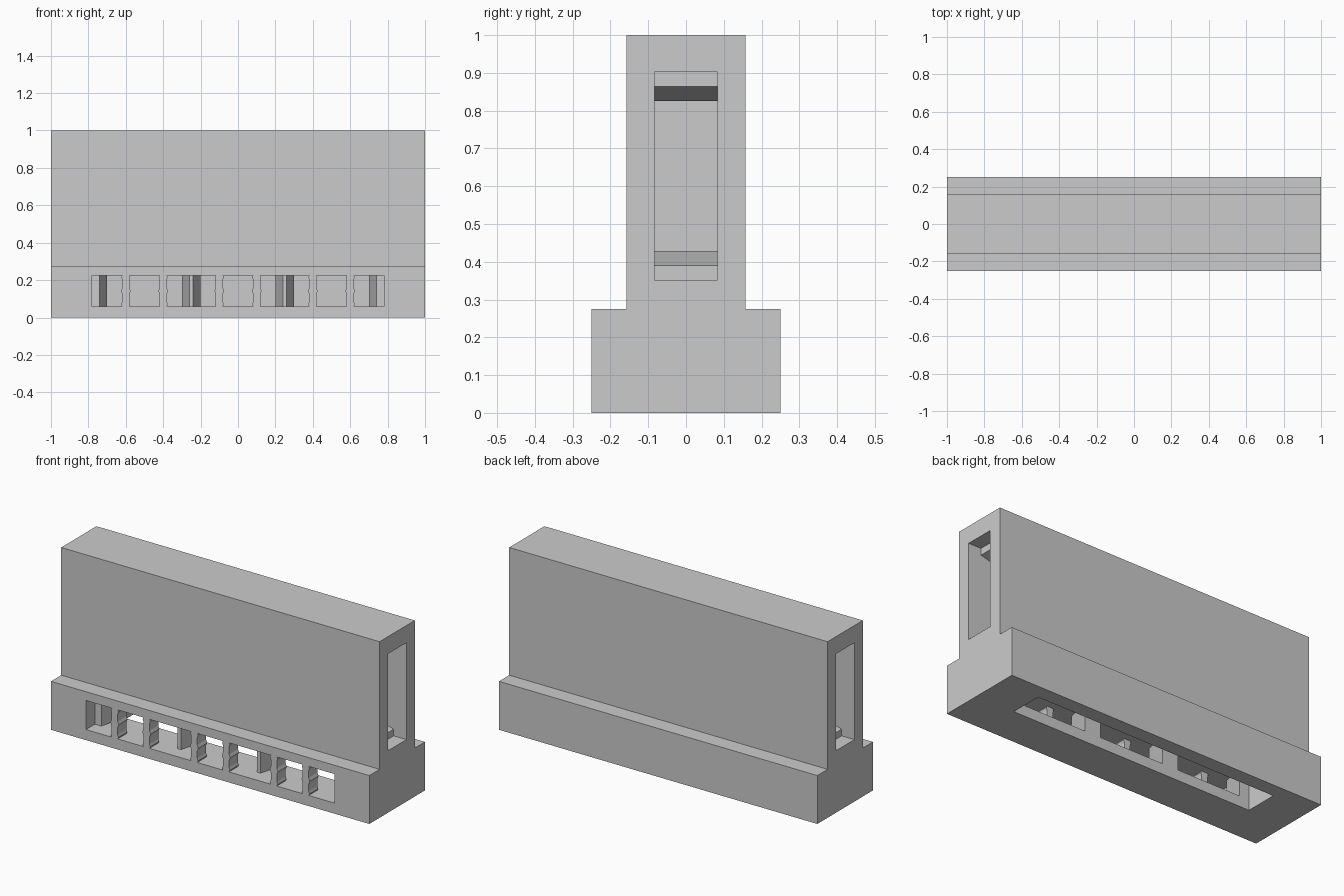
import bpy
import bmesh
from mathutils import Matrix

cube = bpy.data.objects.get("Cube")
if cube:
    bpy.data.objects.remove(cube, do_unlink=True)

grey = bpy.data.materials.new("plain grey")
grey.use_nodes = True
colour = (0.6, 0.6, 0.6, 1)
grey.diffuse_color = colour
grey.node_tree.nodes["Principled BSDF"].inputs["Base Color"].default_value = colour

# Axis frames: columns are profile u, profile v, extrusion direction
ALONG_X = Matrix(((0, 0, 1), (1, 0, 0), (0, 1, 0)))
ALONG_Y = Matrix(((1, 0, 0), (0, 0, 1), (0, 1, 0)))
ALONG_Z = Matrix.Identity(3)


def prism(name, outline, start, end, frame):
    """Extrude a closed outline from start to end along a frame's third axis."""
    bm = bmesh.new()
    face = bm.faces.new([bm.verts.new(frame @ Matrix.Identity(3).col[0] * u
                                      + frame.col[1] * v + frame.col[2] * start)
                         for u, v in outline])
    side = bmesh.ops.extrude_face_region(bm, geom=[face])
    moved = [g for g in side["geom"] if isinstance(g, bmesh.types.BMVert)]
    bmesh.ops.translate(bm, verts=moved, vec=frame.col[2] * (end - start))
    bmesh.ops.recalc_face_normals(bm, faces=bm.faces)
    mesh = bpy.data.meshes.new(name)
    bm.to_mesh(mesh)
    bm.free()
    mesh.materials.append(grey)
    obj = bpy.data.objects.new(name, mesh)
    bpy.context.collection.objects.link(obj)
    return obj


def rect(u0, u1, v0, v1):
    return [(u0, v0), (u1, v0), (u1, v1), (u0, v1)]


# Stepped body: wide foot with a narrower upright wall
FOOT, WALL, STEP = 0.25, 0.158, 0.275
half = [(FOOT, 0), (FOOT, STEP), (WALL, STEP), (WALL, 1)]
body = prism("body", half + [(-y, z) for y, z in reversed(half)], -1, 1, ALONG_X)
cutters = []

# Front windows, separated by posts with pinched edges
LOW, HIGH = 0.06, 0.225
POSTS = (-0.6, -0.4, -0.1, 0.1, 0.4, 0.6)
pinch = [(LOW, 0.019), (0.07, 0.024), (0.085, 0.019), (0.125, 0.019),
         (0.1425, 0.026), (0.16, 0.019), (0.2, 0.019), (0.215, 0.024), (HIGH, 0.019)]
plain = [(LOW, 0), (HIGH, 0)]
bounds = (-0.78,) + POSTS + (0.78,)
for left, right in zip(bounds, bounds[1:]):
    left_edge = pinch if left in POSTS else plain
    right_edge = pinch if right in POSTS else plain
    outline = [(left + w, z) for z, w in left_edge]
    outline += [(right - w, z) for z, w in reversed(right_edge)]
    cutters.append(prism("window_cutter", outline, -0.3, -0.17, ALONG_Y))

# Tapered pockets behind the windows
for x in (-0.5, 0, 0.5):
    taper = [(x - 0.24, -0.171), (x + 0.24, -0.171), (x + 0.2, -0.02), (x + 0.2, 0),
             (x - 0.2, 0), (x - 0.2, -0.02)]
    cutters.append(prism("pocket_cutter", taper, LOW, HIGH, ALONG_Z))

# Long slot opening through the underside
cutters.append(prism("slot_cutter", rect(-0.76, 0.76, -0.02, 0.167), -0.1, HIGH, ALONG_Z))

# Tapered socket in each end of the upright wall
MID, DEPTH = 0.627, 0.083
for s in (-1, 1):
    upper = [(1.1, 0.275), (0.92, 0.275), (0.92, 0.237), (0.77, 0.198), (0.585, 0.198)]
    outline = [(s * x, MID + h) for x, h in upper]
    outline += [(s * x, MID - h) for x, h in reversed(upper)]
    cutters.append(prism("socket_cutter", outline, -DEPTH, DEPTH, ALONG_Y))

# Cut everything, then drop the cutters
for cutter in cutters:
    cutter.hide_render = True
    mod = body.modifiers.new("cut", "BOOLEAN")
    mod.operation = "DIFFERENCE"
    mod.solver = "EXACT"
    mod.object = cutter
bpy.context.view_layer.objects.active = body
body.select_set(True)
for mod in list(body.modifiers):
    bpy.ops.object.modifier_apply(modifier=mod.name)
for cutter in cutters:
    bpy.data.objects.remove(cutter, do_unlink=True)
